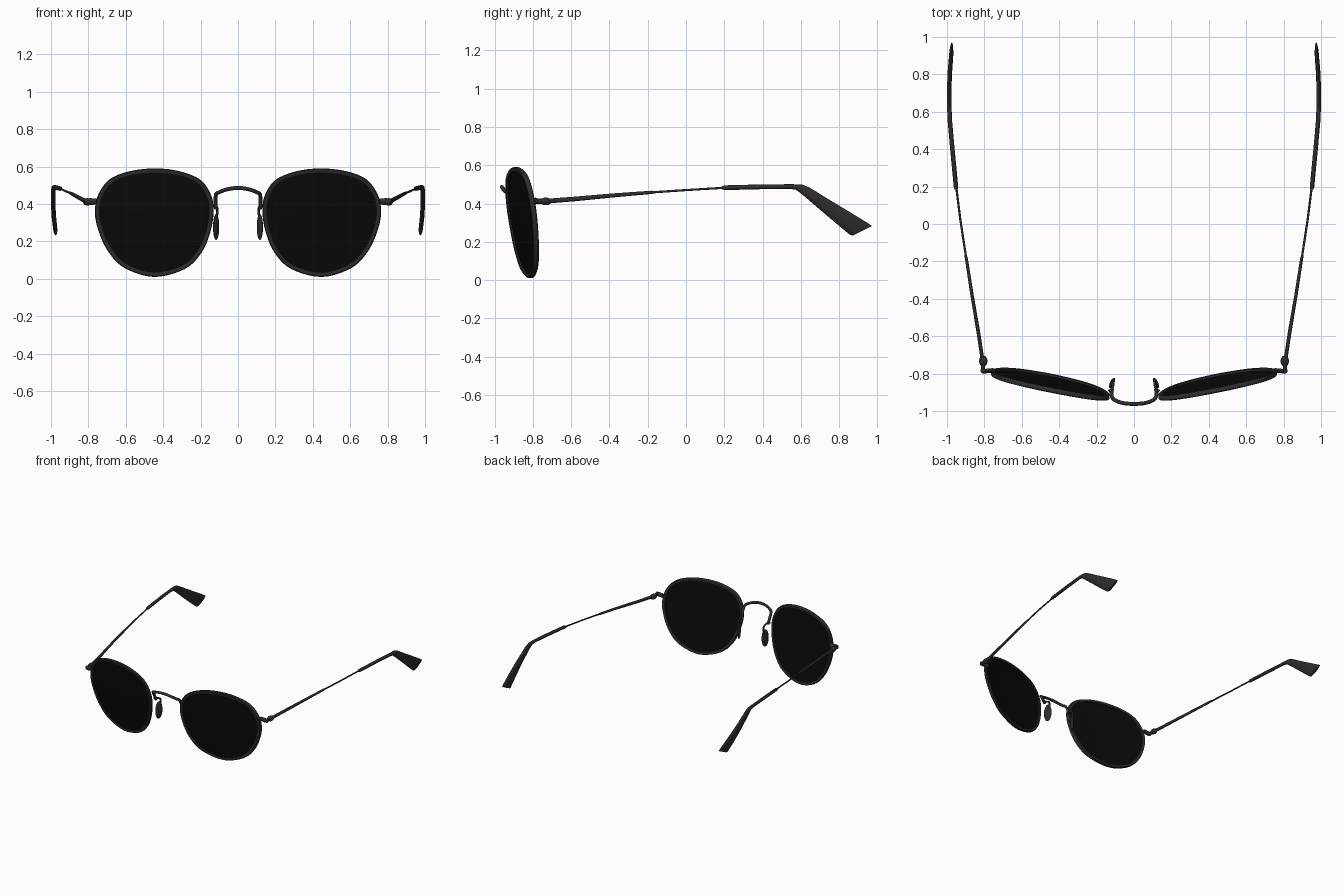
import bpy, math
from mathutils import Vector as V

if "Cube" in bpy.data.objects:
    bpy.data.objects.remove(bpy.data.objects["Cube"])


def material(name, value):
    m = bpy.data.materials.new(name)
    m.diffuse_color = (value, value, value, 1)
    m.use_nodes = True
    m.node_tree.nodes["Principled BSDF"].inputs["Base Color"].default_value = m.diffuse_color
    return m


FRAME = material("dark grey metal", 0.026)
LENS = material("black glass", 0.003)


def make(name, verts, faces, mat, mirror=True, angle=40):
    me = bpy.data.meshes.new(name)
    me.from_pydata(verts, [], faces)
    me.materials.append(mat)
    ob = bpy.data.objects.new(name, me)
    bpy.context.collection.objects.link(ob)
    bpy.ops.object.select_all(action='DESELECT')
    ob.select_set(True)
    bpy.context.view_layer.objects.active = ob
    bpy.ops.object.mode_set(mode='EDIT')
    bpy.ops.mesh.select_all(action='SELECT')
    bpy.ops.mesh.normals_make_consistent(inside=False)
    bpy.ops.object.mode_set(mode='OBJECT')
    bpy.ops.object.shade_smooth_by_angle(angle=math.radians(angle))
    if mirror:
        ob.modifiers.new("mirror", 'MIRROR')
    return ob


def spline(pts, steps, closed=False):
    """Smooth path through the points."""
    pts = [V(p) for p in pts]
    n, out = len(pts), []
    for i in range(n if closed else n - 1):
        get = (lambda k: pts[k % n]) if closed else (lambda k: pts[min(max(k, 0), n - 1)])
        a, b, c, d = get(i - 1), get(i), get(i + 1), get(i + 2)
        for s in range(steps):
            t = s / steps
            out.append(0.5 * (2 * b + (c - a) * t + (2 * a - 5 * b + 4 * c - d) * t * t
                              + (3 * b - a - 3 * c + d) * t ** 3))
    return out if closed else out + [pts[-1]]


def bridge_rings(rings, closed=False):
    """Quads between rings of equal size, with caps on an open loft."""
    n, m = len(rings[0]), len(rings)
    faces = [(i * n + j, i * n + (j + 1) % n, (i + 1) % m * n + (j + 1) % n, (i + 1) % m * n + j)
             for i in range(m if closed else m - 1) for j in range(n)]
    if not closed:
        faces += [tuple(range(n)), tuple(range((m - 1) * n, m * n))]
    return [p for r in rings for p in r], faces


def loft(name, sections, mirror=True, sides=12):
    """Elliptical sections given as centre and two half axes."""
    rings = [[V(c) + V(u) * math.cos(k * math.tau / sides) + V(v) * math.sin(k * math.tau / sides)
              for k in range(sides)] for c, u, v in sections]
    return make(name, *bridge_rings(rings), FRAME, mirror)


def tube(name, path, r, ref, mirror=True, sides=10):
    sections = []
    for i, p in enumerate(path):
        t = (path[min(i + 1, len(path) - 1)] - path[max(i - 1, 0)]).normalized()
        u = (V(ref) - t * t.dot(V(ref))).normalized()
        sections.append((p, u * r, t.cross(u) * r))
    return loft(name, sections, mirror, sides)


def blade(name, rows):
    """Rows of x, lower y and z, upper y and z, half thickness."""
    return loft(name, [((x, (y0 + y1) / 2, (z0 + z1) / 2), (h, 0, 0),
                        (0, (y1 - y0) / 2, (z1 - z0) / 2)) for x, y0, z0, y1, z1, h in rows])


def ellipsoid(name, centre, u, v, w):
    c, u, v, w = V(centre), V(u), V(v), V(w)
    sections = []
    for k in range(13):
        a = math.pi * (0.02 + 0.96 * k / 12)
        sections.append((c - w * math.cos(a), u * math.sin(a), v * math.sin(a)))
    return loft(name, sections)


# Lens outline and its tilted plane
outline = spline([(0.45, 0.59), (0.58, 0.575), (0.685, 0.533), (0.745, 0.455), (0.765, 0.365),
                  (0.75, 0.27), (0.70, 0.155), (0.61, 0.06), (0.45, 0.01), (0.285, 0.052),
                  (0.195, 0.14), (0.148, 0.25), (0.13, 0.365), (0.147, 0.455), (0.205, 0.532),
                  (0.32, 0.577)], 5, True)
MID = V((0.45, 0.31))


def on_plane(p, offset):
    return V((p.x, -0.85 + 0.2 * (p.x - 0.45) - 0.13 * (p.y - 0.3) + offset, p.y))


# Rims: a rounded rectangular section swept round the outline
profile = [(0.022, -0.012), (0.004, -0.014), (0, -0.009), (0, 0.009), (0.004, 0.014), (0.022, 0.012)]
rings = []
for p in outline:
    inward = (MID - p).normalized()
    rings.append([on_plane(p + inward * w, d) for w, d in profile])
make("rim", *bridge_rings(rings, True), FRAME)

# Lenses: gently domed front and back
rings = []
for side, thick in ((-1, 0.003), (1, 0.003)):
    scales = [0.02, 0.25, 0.5, 0.75, 0.95]
    for s in (scales if side < 0 else scales[::-1]):
        rings.append([on_plane(MID + (p - MID) * s, side * thick - 0.011 * (1 - s * s))
                      for p in outline])
make("lens", *bridge_rings(rings), LENS)

# Nose bridge
half = [(0.118, -0.885, 0.375), (0.12, -0.905, 0.42), (0.117, -0.925, 0.452),
        (0.10, -0.943, 0.463), (0.06, -0.957, 0.478)]
path = [(-x, y, z) for x, y, z in half] + [(0, -0.962, 0.486)] + half[::-1]
tube("nose_bridge", spline(path, 5), 0.0105, (0, 1, 1), False)

# Nose pads and their wire arms
tube("pad_arm", spline([(0.135, -0.895, 0.39), (0.115, -0.875, 0.385), (0.11, -0.84, 0.365),
                        (0.115, -0.835, 0.325), (0.118, -0.845, 0.29)], 5), 0.007, (1, 0, 0))
ellipsoid("nose_pad", (0.117, -0.85, 0.277), (0.013, -0.028, 0), (0.011, 0.005, 0), (0, 0, 0.07))

# End pieces and hinges
loft("end_piece", [((x, y, 0.413), (0, d, 0), (0, 0, h)) for x, y, d, h in
                   ((0.75, -0.782, 0.012, 0.016), (0.79, -0.786, 0.012, 0.018),
                    (0.812, -0.786, 0.012, 0.017), (0.82, -0.784, 0.007, 0.011))])
blade("hinge_arm", [(0.808, -0.79, 0.398, -0.79, 0.426, 0.011),
                    (0.806, -0.74, 0.398, -0.74, 0.426, 0.011)])
ellipsoid("hinge_knuckle", (0.806, -0.733, 0.411), (0.023, 0, 0), (0, 0.03, 0), (0, 0, 0.02))

# Temple wires, stepping thinner toward the back
blade("temple", [(0.808, -0.74, 0.399, -0.74, 0.424, 0.010),
                 (0.832, -0.58, 0.412, -0.58, 0.436, 0.010),
                 (0.866, -0.38, 0.432, -0.38, 0.453, 0.009),
                 (0.897, -0.18, 0.450, -0.18, 0.467, 0.008),
                 (0.899, -0.17, 0.453, -0.17, 0.465, 0.006),
                 (0.928, 0.02, 0.466, 0.02, 0.477, 0.006),
                 (0.953, 0.22, 0.478, 0.22, 0.489, 0.006)])

# Temple tips, bent down and flaring out
blade("temple_tip", [(0.951, 0.185, 0.476, 0.185, 0.489, 0.008),
                     (0.952, 0.20, 0.470, 0.20, 0.495, 0.012),
                     (0.971, 0.40, 0.475, 0.40, 0.500, 0.012),
                     (0.984, 0.54, 0.477, 0.55, 0.501, 0.012),
                     (0.986, 0.575, 0.472, 0.605, 0.500, 0.012),
                     (0.988, 0.61, 0.445, 0.645, 0.484, 0.012),
                     (0.988, 0.70, 0.368, 0.755, 0.416, 0.012),
                     (0.984, 0.78, 0.300, 0.855, 0.356, 0.012),
                     (0.977, 0.855, 0.238, 0.955, 0.295, 0.011),
                     (0.974, 0.870, 0.232, 0.972, 0.282, 0.008)])
